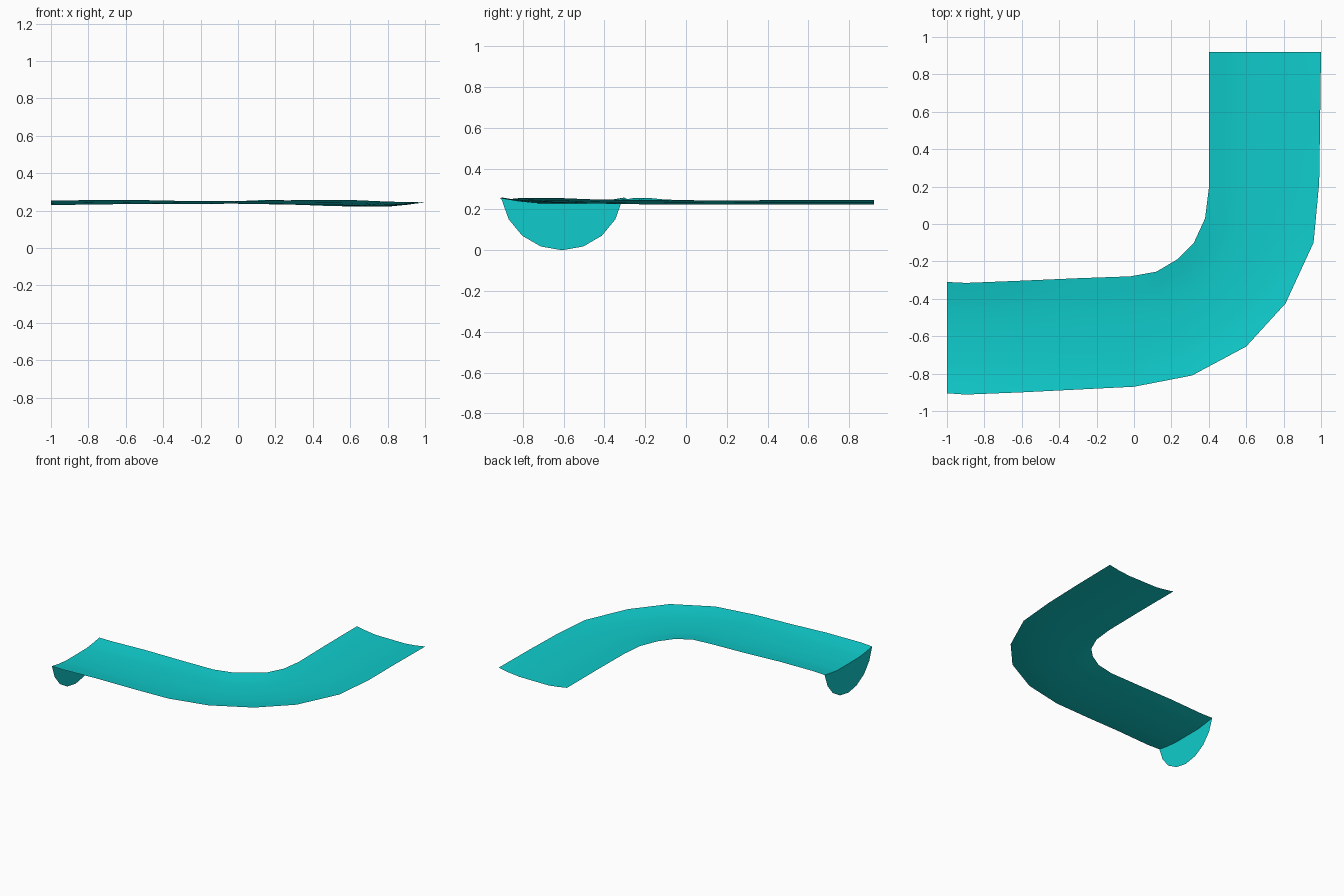
import bpy, bmesh, math
from mathutils import Vector

cube = bpy.data.objects.get("Cube")
if cube:
    bpy.data.objects.remove(cube, do_unlink=True)

# Water colour
water = bpy.data.materials.new("teal_water")
water.use_nodes = True
colour = (0.005, 0.60, 0.60, 1.0)
water.diffuse_color = colour
bsdf = water.node_tree.nodes["Principled BSDF"]
bsdf.inputs["Base Color"].default_value = colour
bsdf.inputs["Roughness"].default_value = 0.6

# Bank stations along the bend: inner x, y, outer x, y, bank height, dip in the middle
STATIONS = [
    (-1.00, -.31, -1.00, -.905, .253, .023),
    (-.90, -.315, -.90, -.912, .255, .024),
    (-.60, -.303, -.60, -.900, .258, .023),
    (-.30, -.29, -.30, -.885, .252, .016),
    (-.02, -.28, .00, -.87, .250, .013),
    (.12, -.255, .31, -.81, .256, .022),
    (.23, -.19, .60, -.655, .257, .026),
    (.32, -.10, .81, -.425, .248, .022),
    (.38, .03, .96, -.10, .245, .021),
    (.40, .19, .99, .22, .243, .019),
    (.40, .55, .995, .55, .247, .024),
    (.40, .92, 1.00, .92, .247, .024),
]
# Cross-section: fraction from inner bank to outer bank, share of the dip
SECTION = [(0, 0), (.13, .55), (.27, 1), (.5, 1), (.7, 1), (.86, .6), (1, 0)]


def station_points(s):
    inner, outer = Vector((s[0], s[1], s[4])), Vector((s[2], s[3], s[4]))
    return [inner.lerp(outer, t) - Vector((0, 0, s[5] * d)) for t, d in SECTION]


def make_object(name, bm, smooth):
    mesh = bpy.data.meshes.new(name)
    bm.to_mesh(mesh)
    bm.free()
    mesh.materials.append(water)
    obj = bpy.data.objects.new(name, mesh)
    bpy.context.collection.objects.link(obj)
    for poly in mesh.polygons:
        poly.use_smooth = smooth
    return obj


# Water surface: gently dished sheet following the bend
bm = bmesh.new()
rows = [[bm.verts.new(p) for p in station_points(s)] for s in STATIONS]
for a, b in zip(rows, rows[1:]):
    for i in range(len(SECTION) - 1):
        bm.faces.new((a[i], a[i + 1], b[i + 1], b[i]))
make_object("water_surface", bm, True)

# End curtain: flat half disc hanging below the open end
bm = bmesh.new()
top = station_points(STATIONS[0])
mid_y, radius = -.6075, .2975
arc = []
for k in range(1, 10):
    a = math.radians(8 + 164 * (k - 1) / 8)
    arc.append(Vector((-1, mid_y - radius * math.cos(a), .29 * (1 - math.sin(a)))))
bm.faces.new([bm.verts.new(p) for p in top + arc])
bmesh.ops.triangulate(bm, faces=bm.faces[:])
make_object("end_curtain", bm, False)
